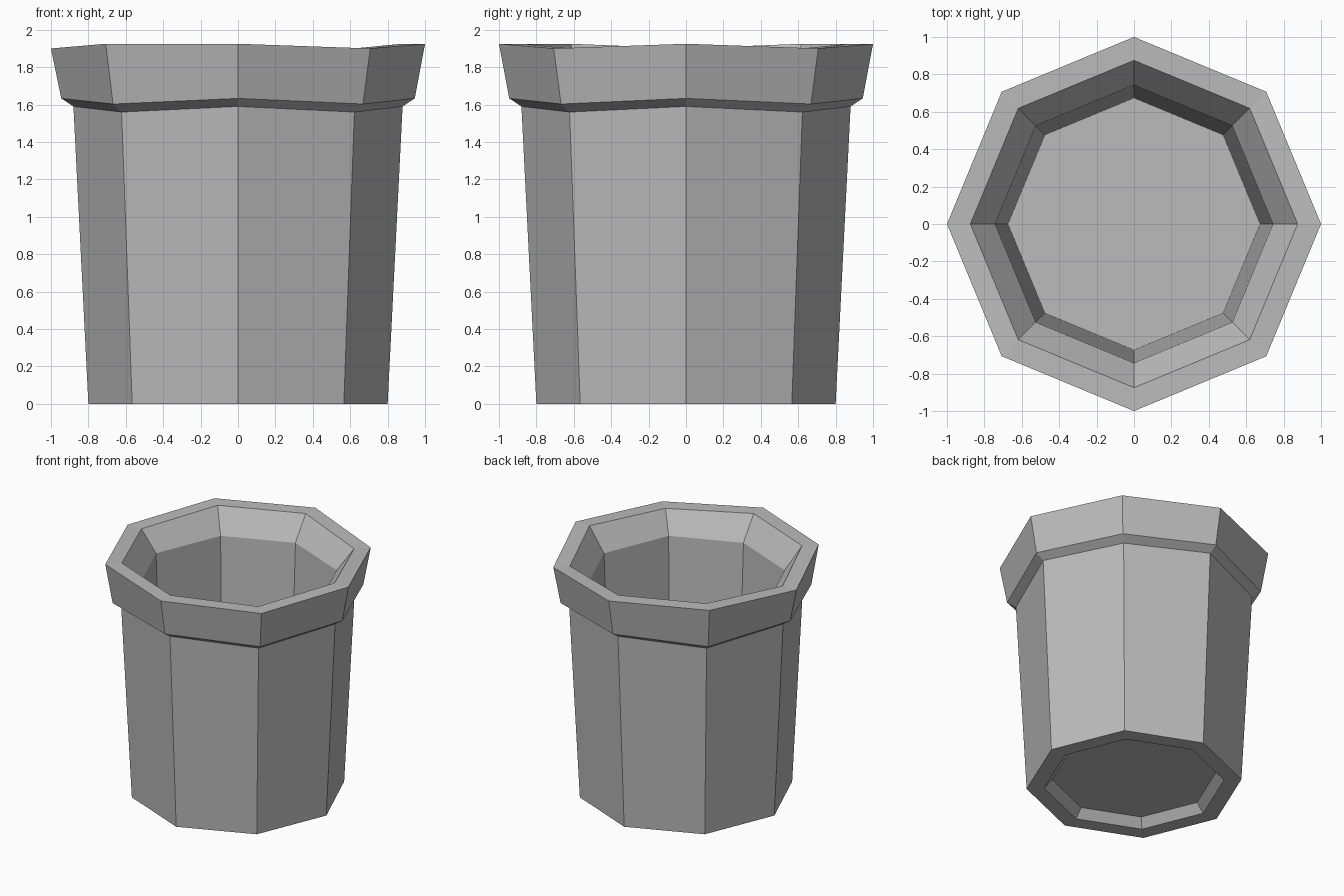
import bpy
import bmesh
from math import cos, sin, pi

SIDES = 8

cube = bpy.data.objects.get("Cube")
if cube:
    bpy.data.objects.remove(cube, do_unlink=True)

grey = bpy.data.materials.new("plain grey")
grey.use_nodes = True
colour = (0.5, 0.5, 0.5, 1)
grey.diffuse_color = colour
grey.node_tree.nodes["Principled BSDF"].inputs["Base Color"].default_value = colour

# Profile from the underside recess, up the outside, over the lip, down to the
# floor: radius, height, and how far the diagonal corners sag
PROFILE = [
    (0.61, 0.07, 0),        # recess under the pot
    (0.67, 0, 0),           # foot, inner edge
    (0.80, 0, 0),           # foot, outer edge
    (0.88, 1.59, 0.03),     # top of the wall
    (0.945, 1.633, 0.03),   # bottom of the rim
    (1.00, 1.925, None),    # lip, outer edge
    (0.875, 1.925, None),   # lip, inner edge
    (0.743, 1.735, 0),      # step inside the rim
    (0.674, 0.13, 0),       # floor
]
LOW_LIP_CORNERS = {1, 4, 7}  # uneven corners of the lip


def add_ring(bm, radius, height, sag):
    ring = []
    for i in range(SIDES):
        a = 2 * pi * i / SIDES
        if sag is None:
            drop = 0.025 if i in LOW_LIP_CORNERS else 0
        else:
            drop = sag * (i % 2)
        ring.append(bm.verts.new((radius * cos(a), radius * sin(a), height - drop)))
    return ring


# Loft the octagonal rings into a closed pot
bm = bmesh.new()
rings = [add_ring(bm, *row) for row in PROFILE]
for low, high in zip(rings, rings[1:]):
    for i in range(SIDES):
        j = (i + 1) % SIDES
        bm.faces.new((low[i], low[j], high[j], high[i]))
bm.faces.new(rings[0][::-1])   # recess ceiling
bm.faces.new(rings[-1])        # floor inside
bmesh.ops.recalc_face_normals(bm, faces=bm.faces)

mesh = bpy.data.meshes.new("pot")
bm.to_mesh(mesh)
bm.free()
mesh.materials.append(grey)
pot = bpy.data.objects.new("pot", mesh)
bpy.context.collection.objects.link(pot)
